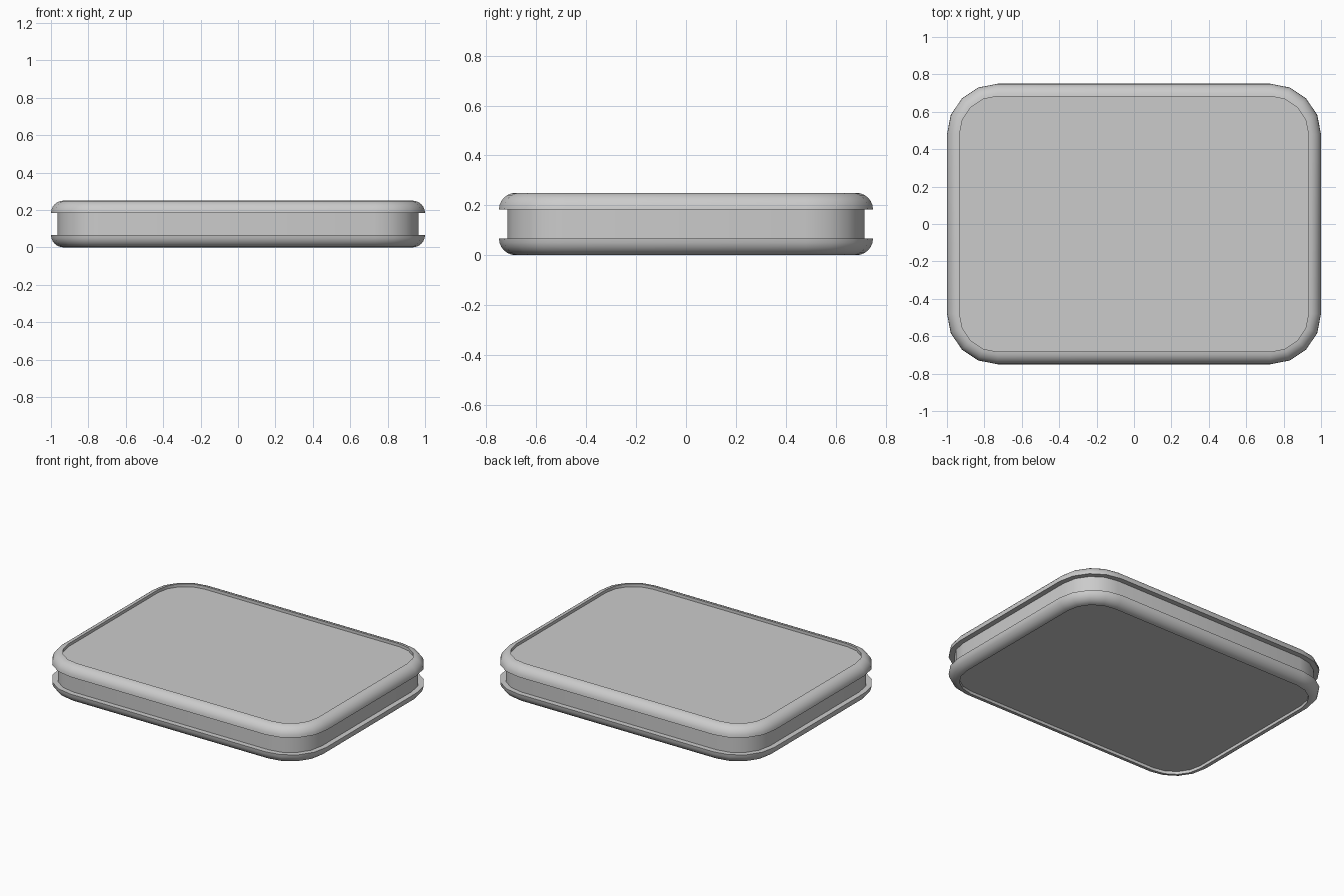
import bpy
import bmesh
from math import sin, cos, pi, radians

if "Cube" in bpy.data.objects:
    bpy.data.objects.remove(bpy.data.objects["Cube"])

HALF_X, HALF_Y, HEIGHT = 1.0, 0.75, 0.25
CORNER, CORNER_SEGS = 0.27, 4
BEAD = 0.067      # radius of the rounded rims
GROOVE = 0.035    # how far the side wall sits inside the rims
RECESS = 0.02     # how far the panels sit below the rims


def outline(inset, z):
    """Rounded rectangle loop, moved inward by inset."""
    r = CORNER - inset
    cx, cy = HALF_X - CORNER, HALF_Y - CORNER
    points = []
    for quarter, (sx, sy) in enumerate([(1, 1), (-1, 1), (-1, -1), (1, -1)]):
        for i in range(CORNER_SEGS + 1):
            a = (quarter + i / CORNER_SEGS) * pi / 2
            points.append((sx * cx + r * cos(a), sy * cy + r * sin(a), z))
    return points


def sweep(name, profile, closed):
    """Run an (inset, z) profile around the outline; open profiles get caps."""
    bm = bmesh.new()
    rings = [[bm.verts.new(p) for p in outline(d, z)] for d, z in profile]
    n = len(rings[0])
    pairs = list(zip(rings, rings[1:]))
    if closed:
        pairs.append((rings[-1], rings[0]))
    for a, b in pairs:
        for i in range(n):
            j = (i + 1) % n
            bm.faces.new((a[i], a[j], b[j], b[i]))
    if not closed:
        bm.faces.new(rings[0])
        bm.faces.new(rings[-1])
    bmesh.ops.recalc_face_normals(bm, faces=bm.faces)
    mesh = bpy.data.meshes.new(name)
    bm.to_mesh(mesh)
    bm.free()
    obj = bpy.data.objects.new(name, mesh)
    bpy.context.collection.objects.link(obj)
    bpy.ops.object.select_all(action='DESELECT')
    obj.select_set(True)
    bpy.context.view_layer.objects.active = obj
    bpy.ops.object.shade_smooth_by_angle(angle=radians(35))
    return obj


# Core: grooved side wall with top and bottom panels
sweep("core", [(GROOVE, RECESS), (GROOVE, HEIGHT - RECESS)], closed=False)

# Rims: quarter-round beads, the bottom one mirroring the top
top_profile = [(GROOVE, HEIGHT - BEAD)]
for k in range(7):
    t = k / 6 * pi / 2
    top_profile.append((BEAD * (1 - cos(t)), HEIGHT - BEAD + BEAD * sin(t)))
top_profile += [(BEAD, HEIGHT - RECESS), (GROOVE, HEIGHT - RECESS)]
sweep("top_rim", top_profile, closed=True)
sweep("bottom_rim", [(d, HEIGHT - z) for d, z in top_profile], closed=True)
